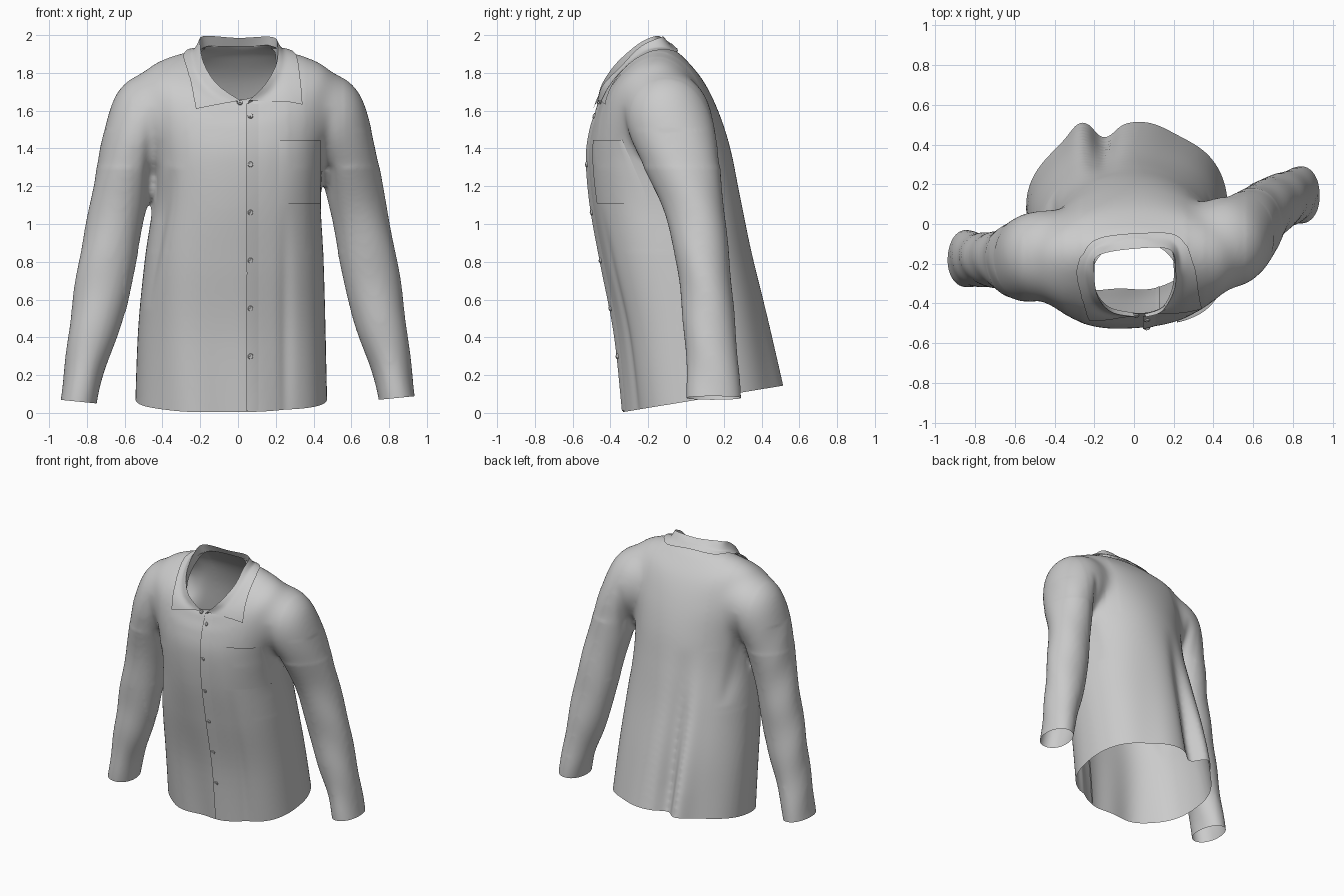
import bpy, bmesh, math
from mathutils import Vector, Matrix
from mathutils.bvhtree import BVHTree

if "Cube" in bpy.data.objects:
    bpy.data.objects.remove(bpy.data.objects["Cube"])


def resample(keys, n):
    """Catmull-Rom interpolation of rows of numbers, n samples."""
    out, m = [], len(keys) - 1
    for i in range(n):
        s = i * m / (n - 1)
        k = min(int(s), m - 1)
        t = s - k
        rows = [keys[max(0, min(m, k + j))] for j in (-1, 0, 1, 2)]
        out.append([0.5 * (2 * b + (c - a) * t + (2 * a - 5 * b + 4 * c - d) * t * t
                           + (3 * b - a - 3 * c + d) * t ** 3) for a, b, c, d in zip(*rows)])
    return out


def skin(bm, rings, closed):
    """Join rows of points with quads; closed rings also get end caps."""
    vs = [[bm.verts.new(p) for p in r] for r in rings]
    n = len(vs[0])
    for a, b in zip(vs, vs[1:]):
        for i in range(n if closed else n - 1):
            j = (i + 1) % n
            bm.faces.new((a[i], a[j], b[j], b[i]))
    if closed:
        bm.faces.new(vs[0][::-1])
        bm.faces.new(vs[-1])


def make_object(name, bm, angle=40):
    bmesh.ops.recalc_face_normals(bm, faces=bm.faces[:])
    mesh = bpy.data.meshes.new(name)
    bm.to_mesh(mesh)
    bm.free()
    ob = bpy.data.objects.new(name, mesh)
    bpy.context.collection.objects.link(ob)
    bpy.ops.object.select_all(action='DESELECT')
    bpy.context.view_layer.objects.active = ob
    ob.select_set(True)
    bpy.ops.object.shade_smooth_by_angle(angle=math.radians(angle))
    return ob


def relax(bm, test, times):
    verts = [v for v in bm.verts if test(v.co)]
    for _ in range(times):
        bmesh.ops.smooth_vert(bm, verts=verts, factor=.5, use_axis_x=True,
                              use_axis_y=True, use_axis_z=True)


def spow(v, e):
    return math.copysign(abs(v) ** e, v)


# Torso: front z, front y, back z, back y, left x, right x, side lift
TORSO = [(-.09, -.32, .05, .535, -.54, .47, 0), (.40, -.37, .50, .43, -.53, .465, 0),
         (.80, -.45, .85, .345, -.495, .455, 0), (1.10, -.505, 1.15, .285, -.45, .44, 0),
         (1.35, -.525, 1.40, .235, -.46, .46, 0), (1.50, -.505, 1.60, .17, -.50, .50, .06),
         (1.58, -.478, 1.76, .09, -.49, .49, .14), (1.63, -.463, 1.88, -.01, -.35, .35, .115),
         (1.66, -.45, 1.94, -.08, -.20, .215, .09), (1.78, -.53, 2.05, -.16, -.20, .215, .09)]
bm = bmesh.new()
rings = []
for zf, yf, zb, yb, xl, xr, lift in resample(TORSO, 60):
    ring = []
    for i in range(96):
        a = math.tau * i / 96
        c, s = math.cos(a), math.sin(a)
        e = 2 / 2.5 if s < 0 else 1
        c2, s2 = spow(c, e), spow(s, e)
        x = (xl + xr) / 2 + (xr - xl) / 2 * c2
        y = (yf + yb) / 2 + (yb - yf) / 2 * s2
        z = (zf + zb) / 2 + (zb - zf) / 2 * s2 + lift * c2 * c2
        low = max(0, min(1, 1.3 - z))
        if s < 0:
            y += .06 * x * -s
        else:   # drape folds in the back hem
            y -= s * low * (.075 * math.exp(-((x + .15) / .06) ** 2)
                            - .05 * math.exp(-((x + .27) / .06) ** 2))
        ring.append((x, y, z))
    rings.append(ring)
skin(bm, rings, True)

# Sleeves: x, right y, left y, z, half width, half depth
SLEEVE = [(.33, -.14, -.15, 1.63, .19, .21), (.45, -.10, -.16, 1.57, .235, .235),
          (.56, -.04, -.18, 1.40, .17, .215), (.632, .04, -.18, 1.10, .15, .16),
          (.69, .09, -.18, .80, .152, .142), (.75, .12, -.18, .50, .138, .137),
          (.81, .14, -.18, .25, .107, .14), (.857, .15, -.17, -.02, .095, .147)]
for side in (1, -1):
    keys = [(side * x, yr if side > 0 else yl, z, w, d) for x, yr, yl, z, w, d in SLEEVE]
    rows = resample(keys, 40)
    rings = []
    for i, (x, y, z, w, d) in enumerate(rows):
        t = (Vector(rows[min(i + 1, 39)][:3]) - Vector(rows[max(i - 1, 0)][:3])).normalized()
        u = Vector((0, 1, 0)).cross(t).normalized()
        v = t.cross(u)
        rings.append([Vector((x, y, z)) + u * w * math.cos(math.tau * k / 48)
                      + v * d * math.sin(math.tau * k / 48) for k in range(48)])
    skin(bm, rings, True)

# Fuse torso and sleeves into one skin, blended at the shoulders
shirt = make_object("shirt_body", bm)
mod = shirt.modifiers.new("fuse", 'REMESH')
mod.mode = 'VOXEL'
mod.voxel_size = .014
bpy.ops.object.modifier_apply(modifier=mod.name)
bm = bmesh.new()
bm.from_mesh(shirt.data)
bpy.data.objects.remove(shirt)
relax(bm, lambda p: True, 6)
relax(bm, lambda p: abs(p.x) > .27 and p.z > 1.3, 40)
relax(bm, lambda p: .36 < abs(p.x) < .56 and p.z > .85, 12)

# Cloth folds: x0, z0, x1, z1, depth, front (-1) or back (1)
CREASES = [(-.35, 1.30, -.50, .55, .022, -1), (-.47, 1.62, -.45, 1.0, .018, -1),
           (.49, 1.62, .46, 1.0, .018, -1), (.25, 1.10, .26, -.3, .012, -1),
           (-.47, 1.60, -.42, .9, .02, 1), (.47, 1.60, .41, .9, .02, 1)]
bm.normal_update()
moves = []
for v in bm.verts:
    x, y, z = v.co
    out = 0
    if abs(x) > .6 and z < 1.5:
        out += .0025 * math.sin(17 * z + 20 * y) * min(1, (abs(x) - .6) * 8)
    elif z < 1.3 and abs(x) < .6:
        out += .006 * math.sin(19 * x + 2 * z) * (1.3 - z)
    for x0, z0, x1, z1, depth, face in CREASES:
        if v.normal.y * face > 0:
            a, d = Vector((x0, z0)), Vector((x1 - x0, z1 - z0))
            t = max(0, min(1, (Vector((x, z)) - a).dot(d) / d.length_squared))
            gap = (Vector((x, z)) - a - d * t).length
            out -= (depth * math.sin(math.pi * t) * math.exp(-(gap / .035) ** 2)
                    * min(1, v.normal.y * face * 2))
    moves.append(v.normal * out)
for v, m in zip(bm.verts, moves):
    v.co += m


def cut(co, no, test):
    """Open the skin: remove what lies in front of a plane, near one opening."""
    faces = [f for f in bm.faces if test(f.calc_center_median())]
    geom = list({e for f in faces for e in list(f.verts) + list(f.edges)}) + faces
    bmesh.ops.bisect_plane(bm, geom=geom, dist=1e-5, plane_co=co, plane_no=no, clear_outer=True)


# Hem, cuffs and neck openings
cut((0, -.33, .005), (0, .165, -1), lambda p: abs(p.x) < .62 and p.z < .4)
cut((-.85, 0, .06), (-.1, 0, -1), lambda p: p.x < -.62 and p.z < .4)
cut((.85, 0, .08), (.1, 0, -1), lambda p: p.x > .62 and p.z < .4)


def neck_lift(sign):
    for v in bm.verts:
        v.co.z += sign * .07 * min((v.co.x / .2) ** 2, 1.5)


neck_lift(-1)
cut((0, -.46, 1.65), (0, -.62, .785), lambda p: abs(p.x) < .26 and p.z > 1.4)
neck_lift(1)
bmesh.ops.recalc_face_normals(bm, faces=bm.faces[:])
bm.normal_update()
tree = BVHTree.FromBMesh(bm)
make_object("shirt_body", bm, 60)

# Collar: inner stand base, fold crest and falling edge, from left tip to right tip
BASE = [(.02, -.45, 1.63), (-.12, -.42, 1.69), (-.19, -.34, 1.77), (-.20, -.23, 1.87),
        (-.17, -.13, 1.93), (0, -.10, 1.94), (.17, -.11, 1.93), (.20, -.22, 1.87),
        (.19, -.33, 1.77), (.14, -.42, 1.69), (.05, -.45, 1.63)]
CREST = [(.01, -.468, 1.655), (-.11, -.445, 1.74), (-.18, -.37, 1.85), (-.20, -.25, 1.955),
         (-.18, -.16, 1.995), (0, -.125, 1.985), (.18, -.13, 1.99), (.21, -.24, 1.94),
         (.20, -.34, 1.84), (.14, -.44, 1.735), (.06, -.468, 1.655)]
EDGE = [(-.22, -.46, 1.60), (-.24, -.42, 1.69), (-.265, -.34, 1.79), (-.28, -.21, 1.87),
        (-.19, -.09, 1.90), (0, -.055, 1.92), (.20, -.06, 1.90), (.29, -.19, 1.87),
        (.315, -.29, 1.79), (.32, -.34, 1.70), (.32, -.37, 1.62)]
rings = []
for b, c, e in zip(*(resample(k, 90) for k in (BASE, CREST, EDGE))):
    b, c, e = Vector(b), Vector(c), Vector(e)
    row = [b.lerp(c, t / 4) for t in range(5)]
    for k in range(1, 13):
        t = k / 12
        p = c.lerp(e, t)
        loc, no, _, _ = tree.find_nearest(p)
        snap = loc + no * .014
        p = p.lerp(snap, t * t) if (p - loc).dot(no) > .014 else snap.lerp(p, (1 - t) ** 3)
        row.append(p)
    rings.append(row)
bm = bmesh.new()
skin(bm, rings, False)
make_object("collar", bm, 60)


def front_hit(x, z):
    loc, no, _, _ = tree.ray_cast(Vector((x, -2, z)), Vector((0, 1, 0)))
    if loc is None or loc.y > -.2:
        loc, no, _, _ = tree.find_nearest(Vector((x, -.45, z)))
    return loc, (no if no.y < 0 else -no)


def patch(name, x0, x1, z0, z1, gap, nx, nz):
    """Cloth panel laid on the front, with its rim turned into the shirt."""
    rows = []
    for j in range(nz + 1):
        row = []
        for i in range(nx + 1):
            loc, no = front_hit(x0 + (x1 - x0) * i / nx, z0 + (z1 - z0) * j / nz)
            row.append(loc + no * gap(i / nx, j / nz))
        row.insert(0, row[0] + Vector((0, .008, 0)))
        rows.append(row + [row[-1] + Vector((0, .008, 0))])
    bm = bmesh.new()
    skin(bm, rows, False)
    return make_object(name, bm)


# Front placket and chest pocket
patch("placket", .045, .13, .012, 1.635, lambda u, v: .012 * (1 - u) - .003, 6, 100)
patch("chest_pocket", .215, .43, 1.11, 1.445,
      lambda u, v: .007 + .01 * v * math.sin(math.pi * u), 20, 24)

# Buttons
for x, z in [(.01, 1.64)] + [(.065, 1.57 - .254 * i) for i in range(6)]:
    loc, no = front_hit(x, z)
    bm = bmesh.new()
    rot = no.to_track_quat('Z', 'Y').to_matrix().to_4x4()
    for r, h, up in ((.015, .008, .009), (.006, .004, .014)):
        bmesh.ops.create_cone(bm, cap_ends=True, segments=20, radius1=r, radius2=r * .85,
                              depth=h, matrix=Matrix.Translation(loc + no * up) @ rot)
    make_object("button", bm)
